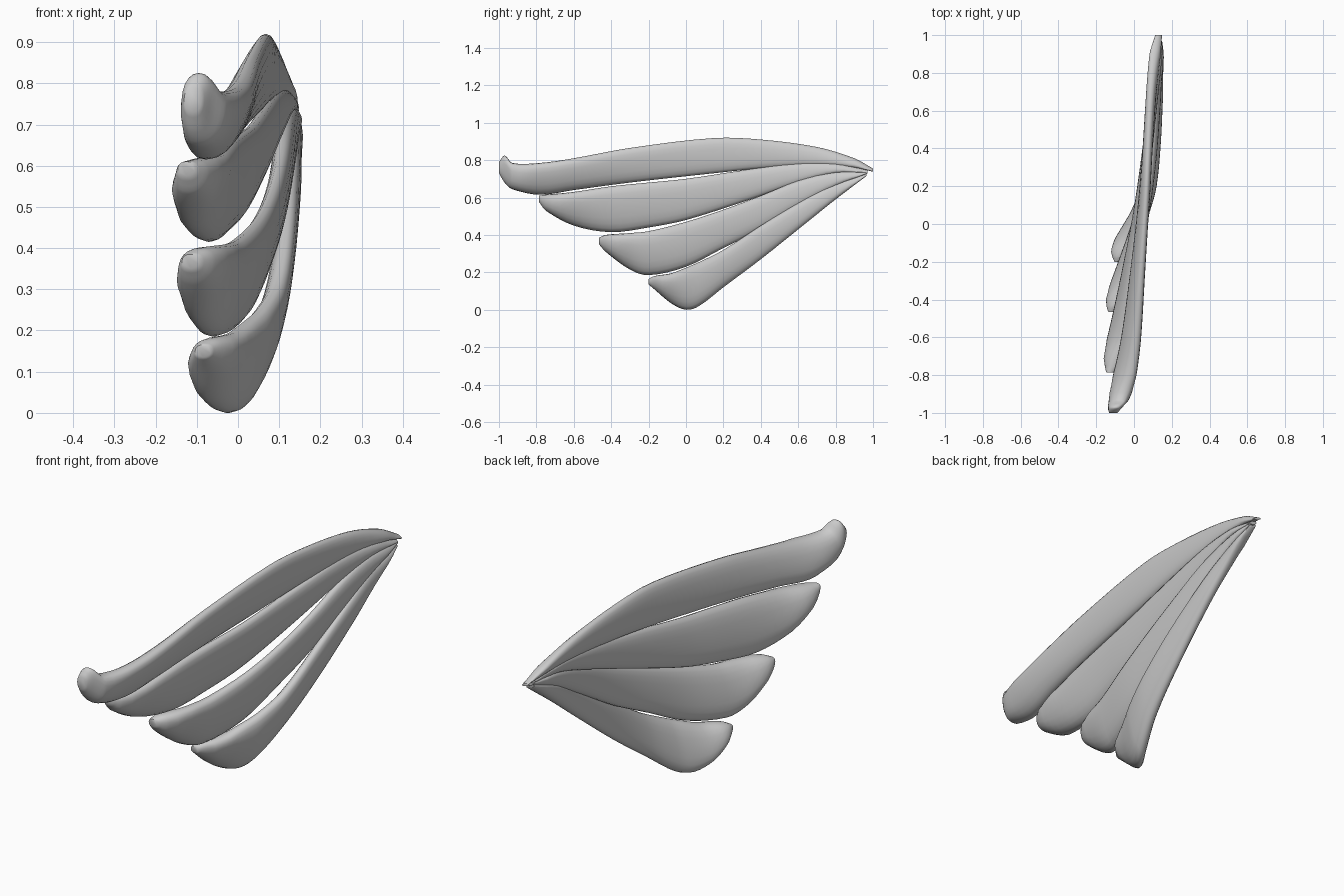
import bpy
import bmesh
from math import sin, cos, pi, sqrt, copysign
from mathutils import Vector

default_cube = bpy.data.objects.get("Cube")
if default_cube:
    bpy.data.objects.remove(default_cube, do_unlink=True)

# One plain grey for the whole wing
grey = bpy.data.materials.new("plain grey")
grey.use_nodes = True
grey.diffuse_color = (0.6, 0.6, 0.6, 1)
shader = grey.node_tree.nodes["Principled BSDF"]
shader.inputs["Base Color"].default_value = grey.diffuse_color
shader.inputs["Roughness"].default_value = 0.6

SIDES = 20
STEPS = 4


def smooth_path(stations):
    """Catmull-Rom interpolation through the stations, in station space."""
    points = [Vector(s) for s in stations]
    path = []
    for i in range(len(points) - 1):
        before = points[max(i - 1, 0)]
        start, end = points[i], points[i + 1]
        after = points[min(i + 2, len(points) - 1)]
        span = end[0] - start[0]
        # Tangents are scaled by the station spacing to avoid overshoot
        tangent_a = (end - before) * (span / (end[0] - before[0]))
        tangent_b = (after - start) * (span / (after[0] - start[0]))
        for k in range(STEPS):
            u = k / STEPS
            path.append(start * (2 * u**3 - 3 * u**2 + 1)
                        + tangent_a * (u**3 - 2 * u**2 + u)
                        + end * (3 * u**2 - 2 * u**3)
                        + tangent_b * (u**3 - u**2))
    path.append(points[-1])
    return path


def half_thickness(t, height):
    """Plump near the free tip, thin along the vane, closed at both ends."""
    body = 0.02 + 0.04 * (1 - t)**3 + 0.008 * t
    tip_rounding = sqrt(min(1, 0.12 + t / 0.05))
    return min(body * tip_rounding, height * 0.5 + 0.004)


def sideways_lean(t):
    """The vane tilts outward at its upper edge, less so towards the root."""
    return (0.038 - 0.05 * t) * min(1, t / 0.1)


def rounded(value):
    """Slightly squared-off ellipse coordinate."""
    return copysign(abs(value)**0.85, value)


def make_feather(name, stations):
    """Loft oval sections; each station is (y, top z, bottom z, centre x)."""
    path = smooth_path(stations)
    first, last = path[0][0], path[-1][0]
    bm = bmesh.new()
    rings = []
    for y, top, bottom, x in path:
        t = (y - first) / (last - first)
        middle, half_height = (top + bottom) / 2, (top - bottom) / 2
        thick, lean = half_thickness(t, top - bottom), sideways_lean(t)
        ring = []
        for k in range(SIDES):
            a = 2 * pi * k / SIDES
            side, rise = rounded(cos(a)), rounded(sin(a))
            ring.append(bm.verts.new((x + thick * side + lean * rise, y,
                                      middle + half_height * rise)))
        rings.append(ring)
    for ring, following in zip(rings, rings[1:]):
        for k in range(SIDES):
            n = (k + 1) % SIDES
            bm.faces.new((ring[k], ring[n], following[n], following[k]))
    bm.faces.new(rings[0])
    bm.faces.new(rings[-1])
    bmesh.ops.recalc_face_normals(bm, faces=bm.faces)
    mesh = bpy.data.meshes.new(name)
    bm.to_mesh(mesh)
    bm.free()
    mesh.materials.append(grey)
    feather = bpy.data.objects.new(name, mesh)
    bpy.context.collection.objects.link(feather)
    bpy.ops.object.select_all(action='DESELECT')
    feather.select_set(True)
    bpy.context.view_layer.objects.active = feather
    bpy.ops.object.shade_smooth_by_angle(angle=pi / 3)


# Leading feather with an upturned tip
make_feather("top_feather", [
    (-1, .79, .73, -.11), (-.97, .825, .68, -.1), (-.93, .785, .645, -.08),
    (-.78, .785, .615, -.045), (-.6, .81, .64, -.015), (-.3, .865, .68, .015),
    (.15, .918, .73, .055), (.4, .91, .755, .072), (.7, .87, .77, .092),
    (.9, .81, .76, .112), (1, .755, .738, .13)])

# Broad second feather
make_feather("upper_middle_feather", [
    (-.785, .61, .575, -.125), (-.75, .615, .53, -.112), (-.6, .63, .45, -.08),
    (-.4, .66, .415, -.045), (-.2, .68, .44, -.012), (0, .7, .48, .02),
    (.3, .745, .575, .06), (.6, .785, .675, .093), (.8, .785, .73, .112),
    (.97, .75, .732, .13)])

# Shorter third feather
make_feather("lower_middle_feather", [
    (-.465, .385, .35, -.115), (-.43, .4, .31, -.1), (-.3, .41, .215, -.06),
    (-.2, .42, .185, -.03), (0, .47, .23, .028), (.2, .535, .33, .068),
    (.4, .61, .43, .095), (.6, .69, .55, .112), (.8, .74, .66, .122),
    (.97, .745, .728, .13)])

# Shortest feather along the lower edge
make_feather("bottom_feather", [
    (-.2, .165, .135, -.085), (-.17, .18, .11, -.075), (-.08, .195, .035, -.04),
    (0, .225, 0, .0), (.07, .255, .02, .035), (.2, .32, .12, .078),
    (.4, .45, .27, .108), (.65, .6, .47, .126), (.8, .68, .59, .127),
    (.965, .735, .715, .13)])
